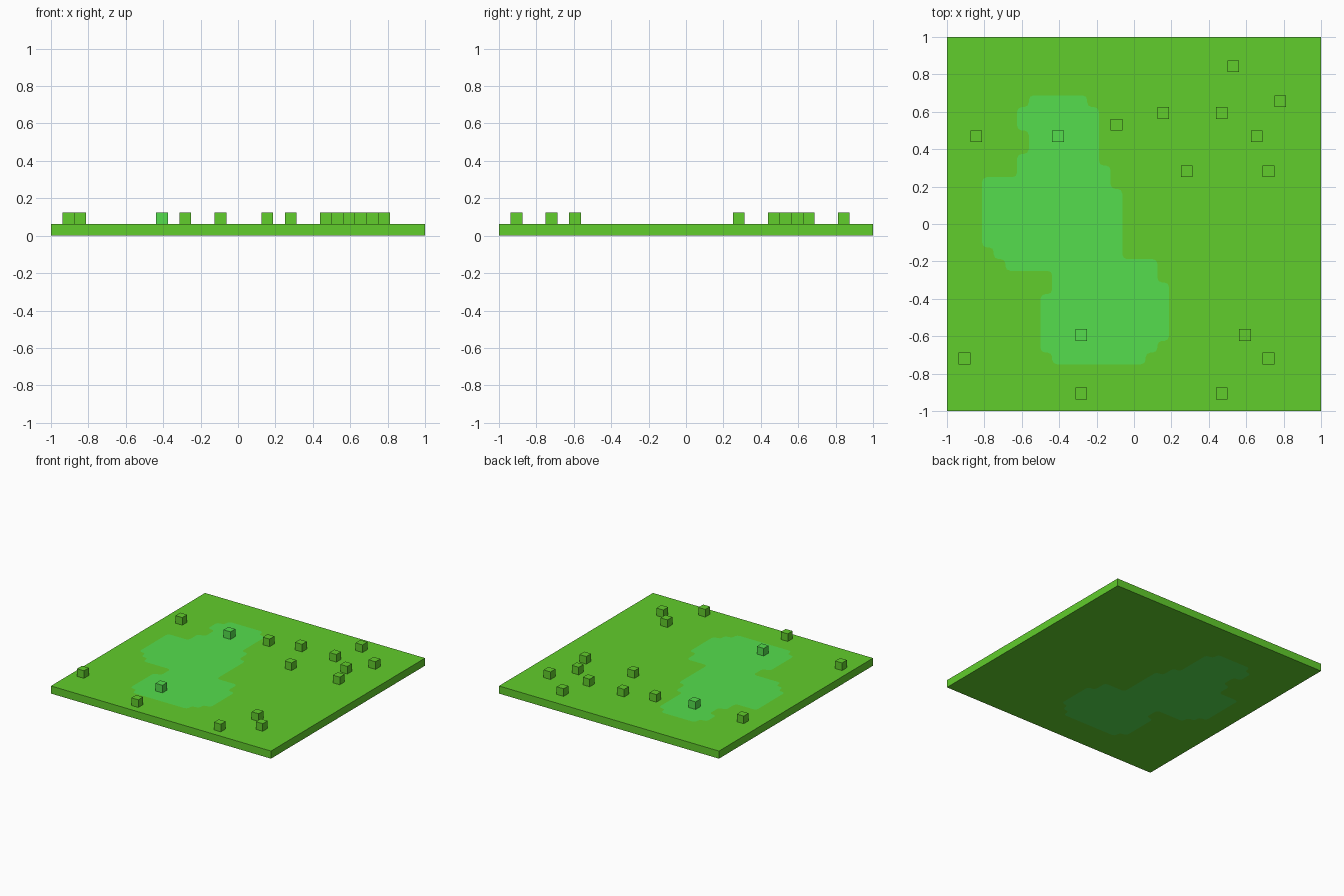
import bpy
import bmesh

if "Cube" in bpy.data.objects:
    bpy.data.objects.remove(bpy.data.objects["Cube"], do_unlink=True)

CELL = 2 / 32          # the ground is a 32 by 32 board


def make_material(name, color):
    mat = bpy.data.materials.new(name)
    mat.use_nodes = True
    mat.diffuse_color = (*color, 1)
    mat.node_tree.nodes["Principled BSDF"].inputs["Base Color"].default_value = (*color, 1)
    return mat


grass = make_material("grass green", (0.12, 0.61, 0.025))
lush = make_material("lush green", (0.09, 0.73, 0.075))


def to_xy(col, row):
    return -1 + col * CELL, -1 + row * CELL


def add_object(name, bm, materials):
    mesh = bpy.data.meshes.new(name)
    bm.to_mesh(mesh)
    bm.free()
    for mat in materials:
        mesh.materials.append(mat)
    obj = bpy.data.objects.new(name, mesh)
    bpy.context.collection.objects.link(obj)
    return obj


# Patch edges as (first row, column) steps from front to back
PATCH_END = 27
LEFT = [(4, 9), (5, 8), (10, 9), (12, 5), (13, 4), (14, 3), (20, 6), (22, 7), (24, 6), (26, 7)]
RIGHT = [(4, 17), (5, 18), (6, 19), (11, 18), (13, 15), (19, 14), (21, 13), (26, 12)]


def stair(steps):
    ends = [row for row, _ in steps[1:]] + [PATCH_END]
    return [(col, r) for (row, col), end in zip(steps, ends) for r in (row, end)]


def column_at(steps, row):
    return [col for start, col in steps if start <= row][-1]


def in_patch(col, row):
    return 4 <= row < PATCH_END and column_at(LEFT, row) <= col < column_at(RIGHT, row)


# Ground slab: rounded patch set flush into the surface, right through the slab
bm = bmesh.new()
outline = stair(RIGHT) + stair(LEFT)[::-1]
bm.faces.new([bm.verts.new((*to_xy(c, r), CELL)) for c, r in outline])
bmesh.ops.bevel(bm, geom=bm.verts[:], offset=0.4 * CELL, segments=2,
                profile=0.5, affect='VERTICES')
for face in bm.faces:
    face.material_index = 1
corners = [bm.verts.new((x, y, CELL)) for x, y in ((-1, -1), (1, -1), (1, 1), (-1, 1))]
for i in range(4):
    bm.edges.new((corners[i - 1], corners[i]))
bmesh.ops.triangle_fill(bm, edges=bm.edges[:], use_beauty=True, normal=(0, 0, 1))
bm.normal_update()
for face in bm.faces:
    if face.normal.z < 0:
        face.normal_flip()
ground = add_object("ground_slab", bm, [grass, lush])
thickness = ground.modifiers.new("thickness", 'SOLIDIFY')
thickness.thickness = CELL
thickness.offset = -1

# Small blocks standing on the ground, coloured like the ground beneath
BLOCKS = [(2, 23), (9, 23), (14, 24), (18, 25), (23, 25), (24, 29), (28, 26), (26, 23),
          (20, 20), (27, 20), (25, 6), (27, 4), (23, 1), (11, 1), (11, 6), (1, 4)]
for number, (col, row) in enumerate(BLOCKS, 1):
    bm = bmesh.new()
    bmesh.ops.create_cube(bm, size=CELL)
    block = add_object(f"grass_block_{number}", bm, [lush if in_patch(col, row) else grass])
    block.location = (*to_xy(col + 0.5, row + 0.5), 1.5 * CELL)
